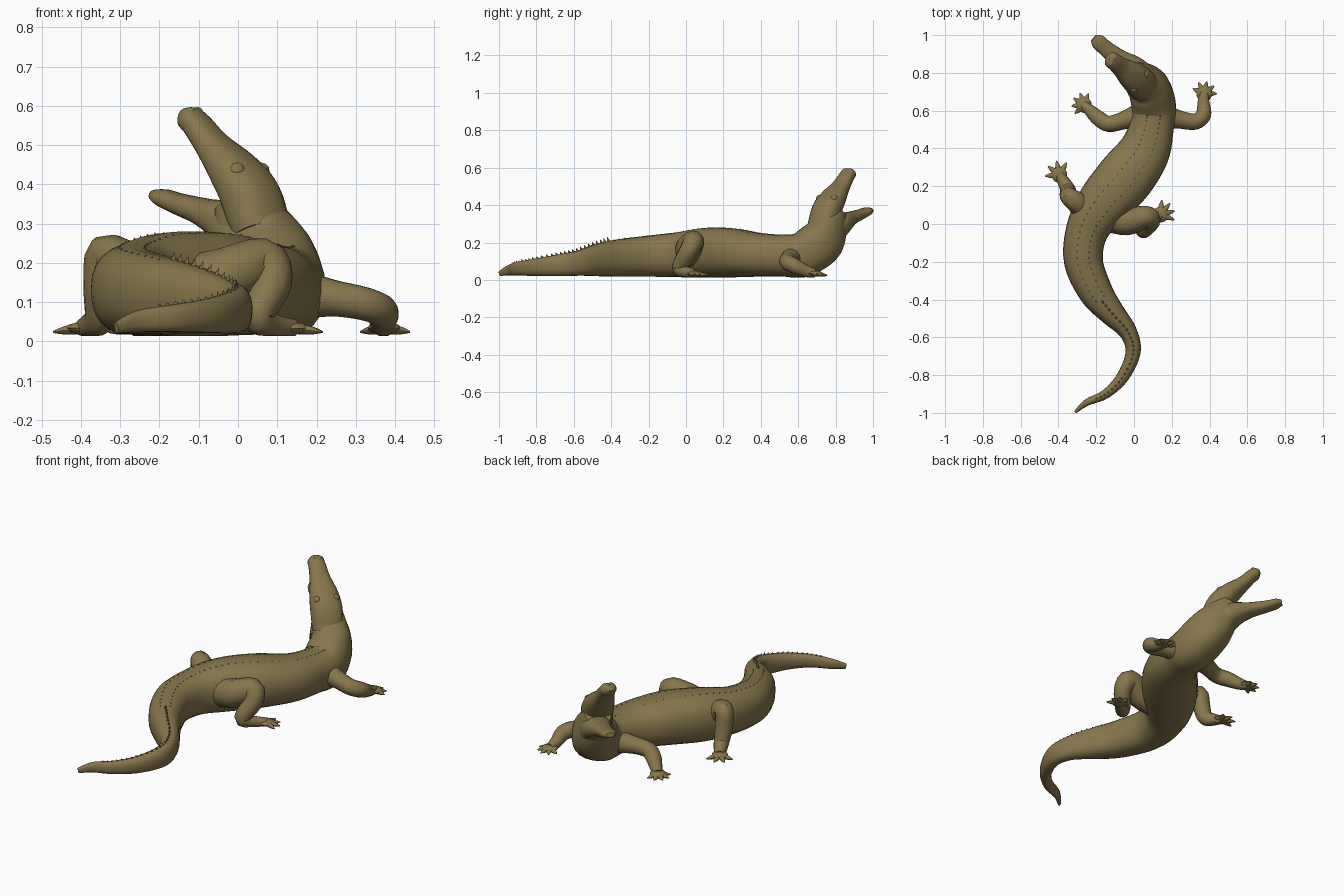
import bpy, bmesh, math
from mathutils import Vector

cube = bpy.data.objects.get("Cube")
if cube:
    bpy.data.objects.remove(cube, do_unlink=True)

hide = bpy.data.materials.new("olive_hide")
hide.use_nodes = True
COLOR = (0.24, 0.18, 0.07, 1)
hide.diffuse_color = COLOR
hide.node_tree.nodes["Principled BSDF"].inputs["Base Color"].default_value = COLOR
UP = Vector((0, 0, 1))
FLOOR = 0.014


def finish(bm, name, smooth=True):
    bmesh.ops.recalc_face_normals(bm, faces=bm.faces)
    mesh = bpy.data.meshes.new(name)
    bm.to_mesh(mesh)
    bm.free()
    mesh.materials.append(hide)
    obj = bpy.data.objects.new(name, mesh)
    bpy.context.collection.objects.link(obj)
    if smooth:
        bpy.ops.object.select_all(action='DESELECT')
        obj.select_set(True)
        bpy.context.view_layer.objects.active = obj
        bpy.ops.object.shade_smooth_by_angle(angle=math.radians(45))


def spline(rows, steps):
    """Smooth curve through rows of x, y, z, half width, half height."""
    out = []
    for i in range(len(rows) - 1):
        a, b, c, d = (rows[max(0, min(len(rows) - 1, i + k))] for k in (-1, 0, 1, 2))
        for s in range(steps):
            t = s / steps
            out.append([0.5 * (2 * q + (r - p) * t + (2 * p - 5 * q + 4 * r - u) * t * t
                               + (3 * q - p - 3 * r + u) * t ** 3)
                        for p, q, r, u in zip(a, b, c, d)])
    return out + [list(rows[-1])]


def loft(bm, rows, sides=20, steps=5, level=True, square=1.0):
    """Skin oval rings along a path; returns the ring frames."""
    rows = spline(rows, steps)
    pts = [Vector(r[:3]) for r in rows]
    frames, rings, side = [], [], None
    for i, r in enumerate(rows):
        tan = (pts[min(i + 1, len(pts) - 1)] - pts[max(i - 1, 0)]).normalized()
        if level or side is None:
            side = tan.cross(UP)
        side = (side - tan * side.dot(tan)).normalized()
        up = side.cross(tan)
        w, h = r[3], r[-1]
        frames.append((pts[i], side, up, w, h))
        ring = []
        for k in range(sides):
            a = math.tau * k / sides
            ca, sa = math.cos(a), math.sin(a)
            ca = math.copysign(abs(ca) ** square, ca)
            sa = math.copysign(abs(sa) ** square, sa)
            v = pts[i] + side * ca * w + up * sa * h
            v.z = max(v.z, FLOOR)
            ring.append(bm.verts.new(v))
        rings.append(ring)
    for lo, hi in zip(rings, rings[1:]):
        for k in range(sides):
            n = (k + 1) % sides
            bm.faces.new((lo[k], lo[n], hi[n], hi[k]))
    bm.faces.new(rings[0])
    bm.faces.new(rings[-1])
    return frames


# Body, from tail tip to raised neck
bm = bmesh.new()
body = loft(bm, [
    (-.31, -.995, .035, .008, .014), (-.25, -.945, .052, .018, .028),
    (-.15, -.9, .06, .025, .036), (-.06, -.81, .067, .033, .046),
    (-.005, -.68, .078, .04, .058), (-.032, -.57, .09, .048, .068),
    (-.122, -.465, .107, .07, .088), (-.202, -.36, .117, .09, .1),
    (-.267, -.2, .127, .103, .11), (-.25, -.04, .135, .112, .12),
    (-.17, .1, .143, .137, .135), (-.05, .24, .145, .152, .132),
    (.052, .38, .135, .137, .118), (.095, .52, .13, .117, .112),
    (.105, .62, .135, .118, .12), (.08, .718, .2, .112, .122),
    (.035, .768, .29, .088, .098), (.005, .787, .36, .07, .065)],
    sides=24, square=0.85)
finish(bm, "body")

# Upper and lower jaws, gaping
bm = bmesh.new()
skull = loft(bm, [
    (.06, .72, .28, .08, .06), (.032, .75, .37, .084, .065),
    (-.01, .785, .435, .076, .055), (-.065, .828, .5, .054, .038),
    (-.103, .857, .55, .045, .033), (-.125, .872, .571, .042, .03),
    (-.138, .88, .582, .024, .016)], square=0.85)
finish(bm, "upper_jaw")
bm = bmesh.new()
loft(bm, [
    (.055, .735, .23, .1, .08), (-.008, .813, .294, .08, .062),
    (-.08, .872, .327, .054, .037), (-.15, .93, .35, .042, .027),
    (-.19, .965, .366, .04, .022), (-.213, .985, .373, .022, .013)], square=0.85)
finish(bm, "lower_jaw")


def bump(name, frame, across, lift, size):
    p, side, up, w, h = frame
    bm = bmesh.new()
    bmesh.ops.create_icosphere(bm, subdivisions=2, radius=size)
    bmesh.ops.translate(bm, verts=bm.verts, vec=p + side * w * across + up * h * lift)
    finish(bm, name)


# Brow and nostril bumps
for label, s in (("left", -1), ("right", 1)):
    bump(label + "_brow", skull[8], s * 0.6, 0.58, 0.022)
    bump(label + "_nostril", skull[-7], s * 0.4, 0.6, 0.014)


# Limbs with fanned toes
def limb(name, rows, heading, spread, toes, reach):
    bm = bmesh.new()
    loft(bm, rows, sides=14, steps=4, level=False)
    palm = Vector(rows[-1][:3])
    for i in range(toes):
        a = math.radians(heading + spread * (i / (toes - 1) - 0.5))
        d = Vector((math.cos(a), math.sin(a), 0))
        path = []
        for f, r in ((0, .018), (.5, .015), (.8, .009), (1, .003)):
            p = palm + d * reach * f
            path.append((p.x, p.y, .034 - .01 * f, r, r * .8))
        loft(bm, path, sides=8, steps=2)
    # flat webbed sole
    ball = bmesh.ops.create_icosphere(bm, subdivisions=2, radius=1)["verts"]
    for v in ball:
        v.co = palm + Vector((v.co.x * .043, v.co.y * .043, v.co.z * .016))
    finish(bm, name)


limb("left_front_leg", [
    (.14, .575, .12, .07), (.24, .553, .11, .048), (.325, .542, .095, .043),
    (.368, .58, .075, .041), (.368, .645, .046, .032), (.372, .69, .034, .024)],
    78, 155, 5, .066)
limb("right_front_leg", [
    (.05, .585, .12, .07), (-.05, .55, .11, .048), (-.135, .53, .095, .043),
    (-.19, .562, .075, .041), (-.235, .603, .046, .032), (-.265, .63, .034, .024)],
    146, 155, 5, .066)
limb("left_hind_leg", [
    (-.14, .04, .135, .08), (-.03, .015, .165, .075), (.065, .04, .205, .058),
    (.088, .012, .15, .05), (.05, -.035, .065, .041),
    (.085, .0, .042, .031), (.14, .05, .033, .024)],
    32, 105, 4, .078)
limb("right_hind_leg", [
    (-.22, .07, .135, .08), (-.28, .1, .185, .066), (-.338, .14, .222, .05),
    (-.347, .155, .14, .047), (-.35, .18, .065, .041),
    (-.37, .22, .043, .034), (-.395, .26, .034, .024)],
    122, 125, 4, .076)


# Back scutes: low paired rows on the trunk, a single taller crest on the tail
bm = bmesh.new()
for i in range(8, 70):
    p, side, up, w, h = body[i]
    tan = up.cross(side)
    tail = i < 34
    for s in ((0,) if tail else (-.3, .3)):
        size = h * .22 if tail else .005
        base = p + side * w * s + up * h * (1 - s * s * .4)
        length = .022
        corners = [base + tan * length * .6, base + side * .009,
                   base - tan * length * .6, base - side * .009]
        ring = [bm.verts.new(c - up * .008) for c in corners]
        tip = bm.verts.new(base + up * size - tan * length * .5)
        for k in range(4):
            bm.faces.new((ring[k], ring[(k + 1) % 4], tip))
        bm.faces.new(ring)
finish(bm, "back_scutes", smooth=False)
